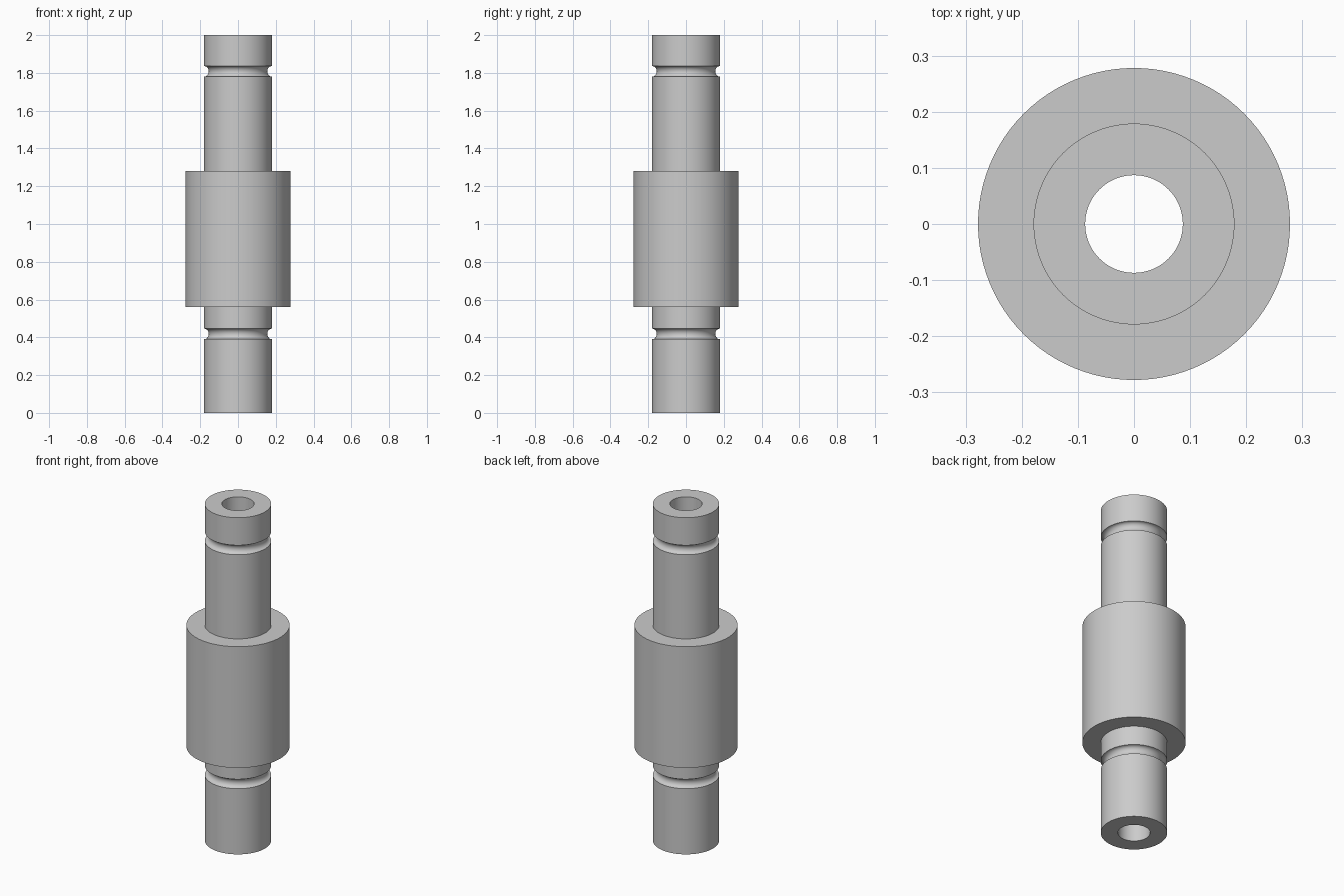
import bpy, bmesh, math

if "Cube" in bpy.data.objects:
    bpy.data.objects.remove(bpy.data.objects["Cube"])

SEGMENTS = 96
SHAFT_R, BORE_R, COLLAR_R = 0.179, 0.087, 0.278
COLLAR_Z = (0.56, 1.28)
GROOVES = (0.418, 1.808)     # centre heights of the ring grooves
GROOVE_H, GROOVE_D = 0.028, 0.024


def groove(z):
    """Rounded concave groove, listed from bottom to top."""
    n = 10
    return [(SHAFT_R - GROOVE_D * math.sin(math.pi * i / n),
             z - GROOVE_H * math.cos(math.pi * i / n)) for i in range(n + 1)]


def lathe(name, profile):
    """Spin a closed (radius, z) profile around the z axis."""
    bm = bmesh.new()
    rings = []
    for s in range(SEGMENTS):
        a = 2 * math.pi * s / SEGMENTS
        rings.append([bm.verts.new((r * math.cos(a), r * math.sin(a), z))
                      for r, z in profile])
    for s in range(SEGMENTS):
        a, b = rings[s], rings[(s + 1) % SEGMENTS]
        for i in range(len(profile)):
            j = (i + 1) % len(profile)
            bm.faces.new((a[i], b[i], b[j], a[j]))
    bmesh.ops.recalc_face_normals(bm, faces=bm.faces)
    mesh = bpy.data.meshes.new(name)
    bm.to_mesh(mesh)
    bm.free()
    obj = bpy.data.objects.new(name, mesh)
    bpy.context.collection.objects.link(obj)
    bpy.context.view_layer.objects.active = obj
    obj.select_set(True)
    bpy.ops.object.shade_smooth_by_angle(angle=math.radians(30))
    obj.select_set(False)
    return obj


# Hollow shaft with a wide collar and two ring grooves
profile = [(BORE_R, 0), (SHAFT_R, 0)]
profile += groove(GROOVES[0])
profile += [(SHAFT_R, COLLAR_Z[0]), (COLLAR_R, COLLAR_Z[0]),
            (COLLAR_R, COLLAR_Z[1]), (SHAFT_R, COLLAR_Z[1])]
profile += groove(GROOVES[1])
profile += [(SHAFT_R, 2), (BORE_R, 2)]
lathe("grooved_hollow_shaft", profile)
